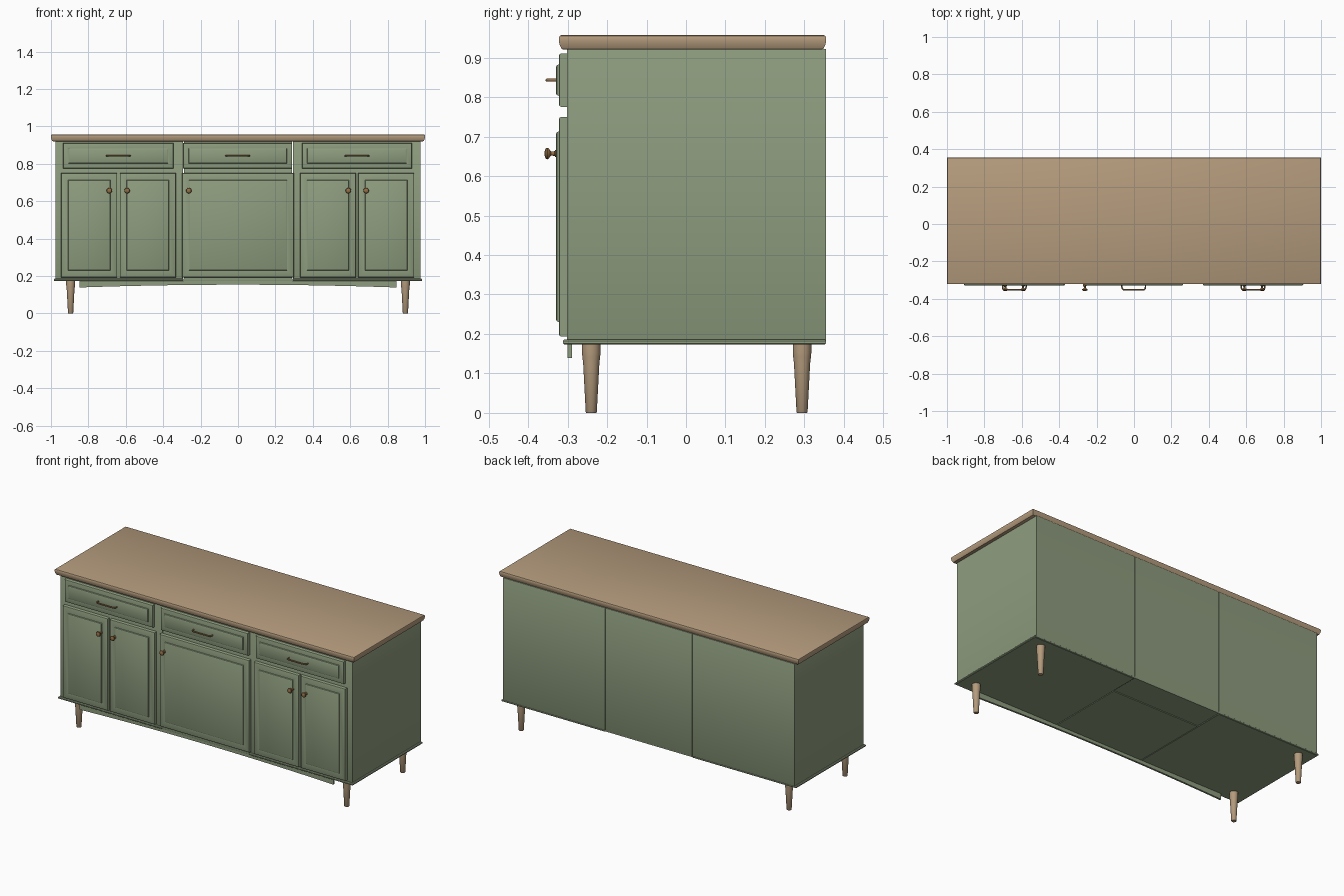
import bpy, bmesh, math
from mathutils import Vector

if "Cube" in bpy.data.objects:
    bpy.data.objects.remove(bpy.data.objects["Cube"])


def material(name, rgb):
    m = bpy.data.materials.new(name)
    m.diffuse_color = (*rgb, 1)
    m.use_nodes = True
    m.node_tree.nodes["Principled BSDF"].inputs["Base Color"].default_value = m.diffuse_color
    return m


GREEN = material("sage_paint", (0.27, 0.335, 0.21))
WOOD = material("light_wood", (0.46, 0.33, 0.205))
BRASS = material("aged_brass", (0.30, 0.16, 0.06))


def finish(name, bm, mat, smooth=35):
    bmesh.ops.recalc_face_normals(bm, faces=bm.faces)
    me = bpy.data.meshes.new(name)
    bm.to_mesh(me)
    bm.free()
    me.materials.append(mat)
    ob = bpy.data.objects.new(name, me)
    bpy.context.collection.objects.link(ob)
    bpy.ops.object.select_all(action='DESELECT')
    ob.select_set(True)
    bpy.context.view_layer.objects.active = ob
    bpy.ops.object.shade_smooth_by_angle(angle=math.radians(smooth))
    return ob


def loft(name, rings, mat):
    """Skin a list of equal-length point rings and cap both ends."""
    bm = bmesh.new()
    vs = [[bm.verts.new(p) for p in r] for r in rings]
    n = len(rings[0])
    for a, b in zip(vs, vs[1:]):
        for i in range(n):
            j = (i + 1) % n
            bm.faces.new((a[i], a[j], b[j], b[i]))
    bm.faces.new(vs[0])
    bm.faces.new(vs[-1])
    return finish(name, bm, mat)


def slab(name, a, b, profile, mat, front=False):
    """Moulded rectangle: profile is (edge inset, position) along z, or along y for fronts."""
    rings = []
    for d, h in profile:
        pts = [(a[0] + d, a[1] + d), (b[0] - d, a[1] + d),
               (b[0] - d, b[1] - d), (a[0] + d, b[1] - d)]
        rings.append([(p, h, q) if front else (p, q, h) for p, q in pts])
    return loft(name, rings, mat)


def lathe(name, origin, profile, mat, along_y=False, n=24):
    """Turned part: profile is (radius, distance along axis)."""
    rings = []
    for r, h in profile:
        ring = []
        for i in range(n):
            t = 2 * math.pi * i / n
            u, v = r * math.cos(t), r * math.sin(t)
            off = (u, h, v) if along_y else (u, v, h)
            ring.append(Vector(origin) + Vector(off))
        rings.append(ring)
    return loft(name, rings, mat)


# countertop with rounded, undercut edge
slab("countertop", (-1, -0.322), (1, 0.355),
     [(0.012, 0.920), (0.007, 0.922), (0.002, 0.932), (0, 0.942),
      (0, 0.951), (0.002, 0.955), (0.006, 0.957)], WOOD)

# three carcasses and their base boards
for side, x0, x1 in (("left", -0.975, -0.293), ("middle", -0.290, 0.290), ("right", 0.293, 0.975)):
    slab(side + "_carcass", (x0, -0.302), (x1, 0.355),
         [(0.001, 0.183), (0, 0.185), (0, 0.920), (0.001, 0.922)], GREEN)
for s, side in ((-1, "left"), (1, "right")):
    xs = sorted((s * 0.292, s * 0.985))
    slab(side + "_base_board", (xs[0], -0.312), (xs[1], 0.355),
         [(0.004, 0.173), (0, 0.176), (0, 0.182), (0.004, 0.186)], GREEN)
slab("middle_base_board", (-0.292, -0.306), (0.292, 0.18),
     [(0.001, 0.173), (0, 0.175), (0, 0.186)], GREEN)
slab("middle_base_rear", (-0.292, 0.18), (0.292, 0.354), [(0, 0.177), (0, 0.186)], GREEN)


def panel_front(name, x0, x1, z0, z1, rail):
    slab(name, (x0, z0), (x1, z1),
         [(0, -0.301), (0, -0.316), (0.002, -0.320), (0.006, -0.322),
          (rail, -0.322), (rail + 0.002, -0.327), (rail + 0.007, -0.3295)], GREEN, True)


def handle(name, cx, z):
    # bar pull swept along a rounded U path
    cu = bpy.data.curves.new(name, 'CURVE')
    cu.dimensions = '3D'
    cu.bevel_depth = 0.004
    cu.bevel_resolution = 3
    cu.use_fill_caps = True
    w, r, back, out = 0.063, 0.014, -0.32, -0.352
    half = [(w, back)]
    for i in range(6):
        t = math.pi / 2 * i / 5
        half.append((w - r + r * math.cos(t), out + r - r * math.sin(t)))
    path = [(-x, y) for x, y in half] + half[::-1]
    sp = cu.splines.new('POLY')
    sp.points.add(len(path) - 1)
    for p, (x, y) in zip(sp.points, path):
        p.co = (cx + x, y, z, 1)
    tmp = bpy.data.objects.new(name + "_path", cu)
    bpy.context.collection.objects.link(tmp)
    bpy.context.view_layer.update()
    me = bpy.data.meshes.new_from_object(tmp.evaluated_get(bpy.context.evaluated_depsgraph_get()))
    bpy.data.objects.remove(tmp)
    bm = bmesh.new()
    bm.from_mesh(me)
    bpy.data.meshes.remove(me)
    finish(name, bm, BRASS, 50)


# drawers with pulls
for side, x0, x1 in (("left", -0.935, -0.345), ("middle", -0.293, 0.290), ("right", 0.342, 0.930)):
    panel_front(side + "_drawer", x0, x1, 0.775, 0.911, 0.028)
    handle(side + "_drawer_handle", (x0 + x1) / 2, 0.843)

# doors with turned knobs
KNOB = [(0.009, -0.321), (0.009, -0.331), (0.006, -0.333), (0.005, -0.342), (0.009, -0.345),
        (0.0135, -0.348), (0.0148, -0.351), (0.013, -0.355), (0.008, -0.3575), (0.002, -0.3585)]
for name, x0, x1, kx in (("far_left", -0.946, -0.646, -0.688), ("inner_left", -0.632, -0.332, -0.593),
                         ("middle", -0.300, 0.300, -0.263), ("inner_right", 0.331, 0.631, 0.590),
                         ("far_right", 0.642, 0.942, 0.685)):
    panel_front(name + "_door", x0, x1, 0.193, 0.750, 0.037)
    lathe(name + "_door_knob", (kx, 0, 0.657), KNOB, BRASS, True)

# arched apron under the front edge
arch = []
for i in range(25):
    x = -0.848 + 1.696 * i / 24
    arch.append((x, 0.139 + 0.015 * (1 - (x / 0.848) ** 2)))
outline = arch + [(0.848, 0.175), (-0.848, 0.175)]
loft("front_apron", [[(x, y, z) for x, z in outline] for y in (-0.300, -0.289)], GREEN)

# tapered legs
for sx, xn in ((-1, "left"), (1, "right")):
    for y, yn in ((-0.240, "front"), (0.294, "back")):
        lathe(f"{yn}_{xn}_leg", (sx * 0.895, y, 0),
              [(0.0125, 0), (0.014, 0.002), (0.0205, 0.125), (0.0225, 0.142),
               (0.0235, 0.152), (0.0235, 0.175)], WOOD)
